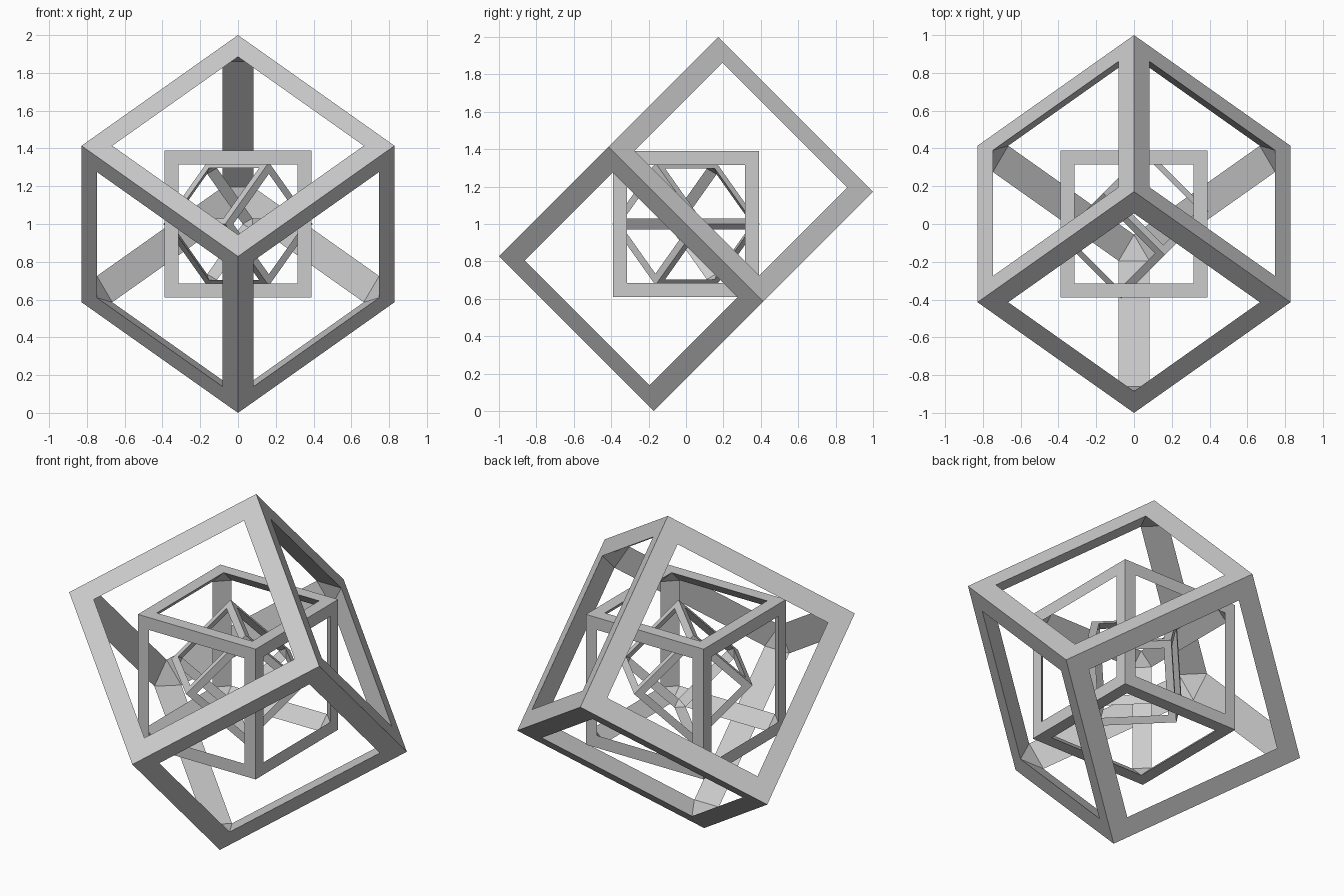
import bpy, bmesh
from math import radians
from mathutils import Matrix, Vector

if "Cube" in bpy.data.objects:
    bpy.data.objects.remove(bpy.data.objects["Cube"])


def cube_frame(name, side, bar, rotation):
    """Open cube whose bars have a triangular section: flat outer rims, slanted inner faces."""
    src = bmesh.new()
    bmesh.ops.create_cube(src, size=side)
    bm = bmesh.new()
    corner = {v: bm.verts.new(v.co) for v in src.verts}
    inset = {}
    for f in src.faces:
        n = f.normal
        for v in f.verts:
            # move in from the corner along both face directions
            p = Vector([c if abs(k) > 0.5 else c * (1 - 2 * bar / side)
                        for c, k in zip(v.co, n)])
            inset[f, v] = bm.verts.new(p)
    # outer rims
    for f in src.faces:
        for l in f.loops:
            a, b = l.vert, l.link_loop_next.vert
            bm.faces.new((corner[a], corner[b], inset[f, b], inset[f, a]))
    # slanted inner sides of the bars
    for e in src.edges:
        f, g = e.link_faces
        a, b = e.verts
        bm.faces.new((inset[f, a], inset[f, b], inset[g, b], inset[g, a]))
    # inner corner triangles
    for v in src.verts:
        bm.faces.new([inset[f, v] for f in v.link_faces])
    bmesh.ops.recalc_face_normals(bm, faces=bm.faces[:])
    mesh = bpy.data.meshes.new(name)
    bm.to_mesh(mesh)
    bm.free()
    src.free()
    obj = bpy.data.objects.new(name, mesh)
    obj.matrix_world = Matrix.Translation((0, 0, 1)) @ rotation
    bpy.context.collection.objects.link(obj)
    return obj


tilt = Matrix.Rotation(radians(45), 4, 'X') @ Matrix.Rotation(radians(45), 4, 'Z')
turn = Matrix.Rotation(radians(90), 4, 'Y')

cube_frame("outer_frame", 1.1716, 0.115, tilt)
cube_frame("middle_frame", 0.78, 0.074, Matrix.Identity(4))
cube_frame("inner_frame", 0.462, 0.043, turn @ tilt)
